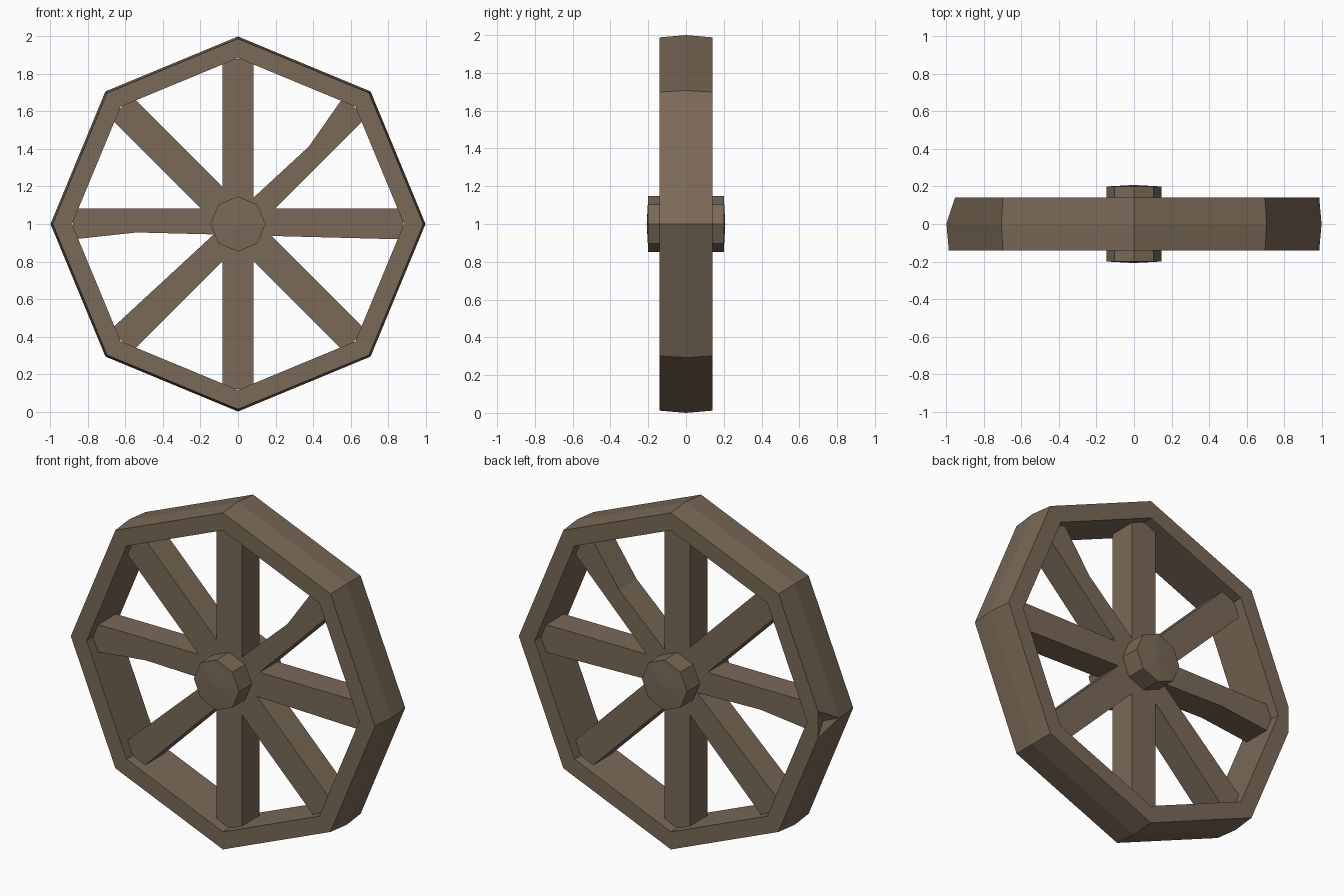
import bpy, bmesh, math
from mathutils import Vector, Matrix

if "Cube" in bpy.data.objects:
    bpy.data.objects.remove(bpy.data.objects["Cube"])

CENTRE = Vector((0, 0, 1))
wood = bpy.data.materials.new("weathered brown wood")
wood.diffuse_color = (0.195, 0.142, 0.095, 1)
wood.use_nodes = True
wood.node_tree.nodes["Principled BSDF"].inputs["Base Color"].default_value = wood.diffuse_color


def finish(bm, name):
    bmesh.ops.recalc_face_normals(bm, faces=bm.faces[:])
    bmesh.ops.translate(bm, verts=bm.verts[:], vec=CENTRE)
    mesh = bpy.data.meshes.new(name)
    bm.to_mesh(mesh)
    bm.free()
    mesh.materials.append(wood)
    obj = bpy.data.objects.new(name, mesh)
    bpy.context.collection.objects.link(obj)
    return obj


def octagon(bm, radius, y):
    return [bm.verts.new((radius * math.cos(i * math.pi / 4), y,
                          radius * math.sin(i * math.pi / 4))) for i in range(8)]


def bridge(bm, a, b):
    for i in range(8):
        j = (i + 1) % 8
        bm.faces.new((a[i], a[j], b[j], b[i]))


# Rim: octagonal ring, slightly crowned on the outside
bm = bmesh.new()
profile = [(0.885, -0.14), (0.988, -0.14), (1.0, 0), (0.988, 0.14), (0.885, 0.14)]
rings = [octagon(bm, r, y) for r, y in profile]
for k in range(len(rings)):
    bridge(bm, rings[k], rings[(k + 1) % len(rings)])
bmesh.ops.recalc_face_normals(bm, faces=bm.faces[:])

# Chipped corner at the back of the left rim joint
cut = bmesh.ops.bisect_plane(bm, geom=bm.verts[:] + bm.edges[:] + bm.faces[:],
                             plane_co=(-0.998, 0.01, 0), plane_no=(-0.13, 0.043, 0),
                             clear_outer=True)
edges = [e for e in cut["geom_cut"] if isinstance(e, bmesh.types.BMEdge)]
cap = bmesh.ops.holes_fill(bm, edges=edges, sides=0)["faces"]
if cap:
    dent = bmesh.ops.poke(bm, faces=cap)["verts"]
    for v in dent:
        v.co += Vector((0.02, -0.01, 0))
finish(bm, "rim")

# Hub: short octagonal axle with faintly domed ends
bm = bmesh.new()
front, back = octagon(bm, 0.147, -0.2), octagon(bm, 0.147, 0.2)
bridge(bm, front, back)
for ring, y in ((front, -0.208), (back, 0.208)):
    tip = bm.verts.new((0, y, 0))
    for i in range(8):
        bm.faces.new((ring[i], ring[(i + 1) % 8], tip))
finish(bm, "hub")


# Spoke beams: each runs through the hub; worn ones have a dip on one long face
def beam(name, angle, dip=None):
    h, length = 0.082, 0.88
    outline = [(-length, -h), (length, -h), (length, h)]
    if dip:
        outline.append(dip)
    outline.append((-length, h))
    bm = bmesh.new()
    a = [bm.verts.new((x, -h, z)) for x, z in outline]
    b = [bm.verts.new((x, h, z)) for x, z in outline]
    bm.faces.new(a)
    bm.faces.new(b[::-1])
    for i in range(len(a)):
        j = (i + 1) % len(a)
        bm.faces.new((a[i], a[j], b[j], b[i]))
    # positive angle turns from +x towards +z
    bm.transform(Matrix.Rotation(-math.radians(angle), 4, 'Y'))
    finish(bm, name)


beam("vertical_spoke", 90)
beam("horizontal_spoke", 180, (0.54, 0.045))
beam("worn_diagonal_spoke", 45, (0.56, 0.025))
beam("diagonal_spoke", 135)
